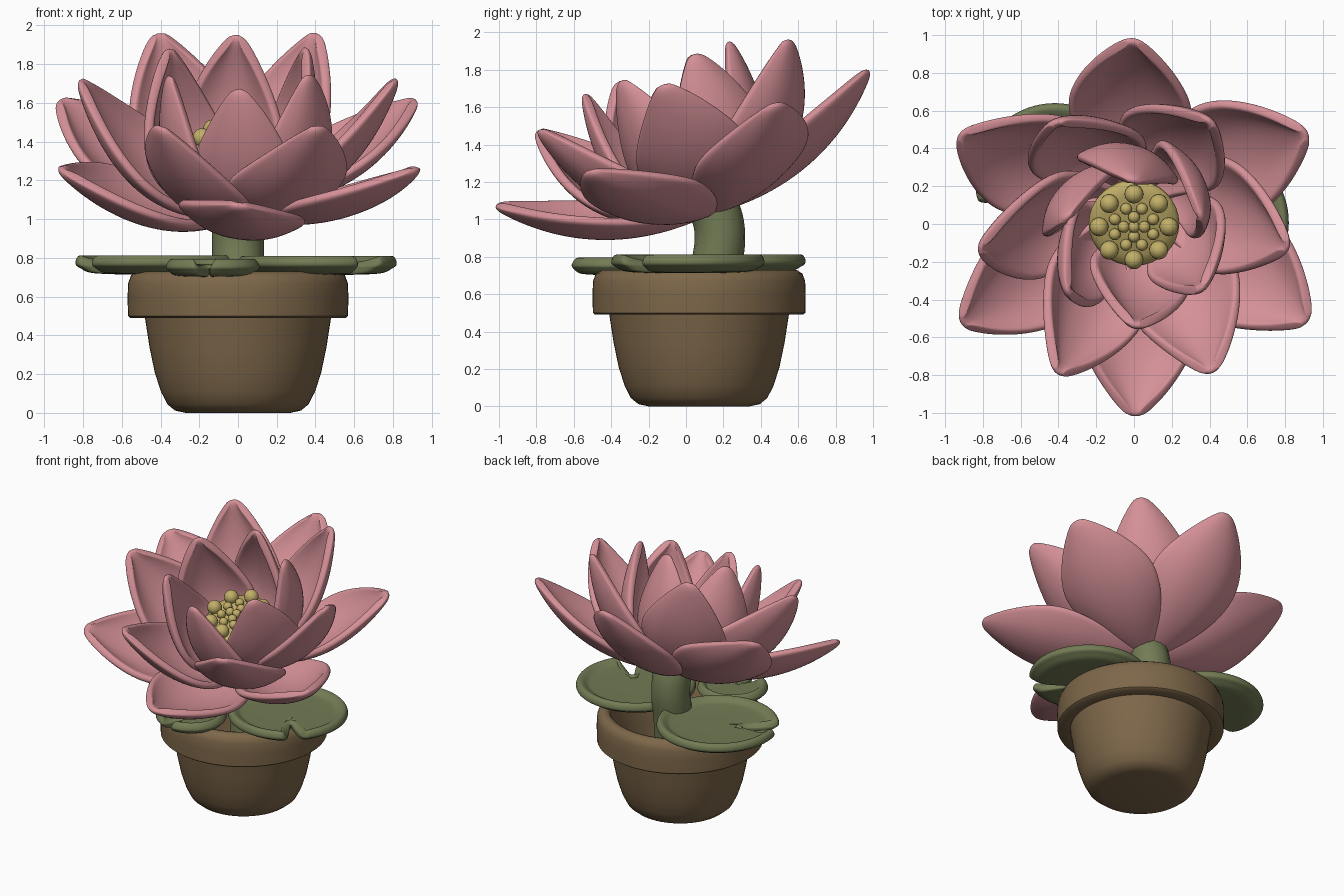
import bpy, bmesh, math
from mathutils import Matrix, Vector
from mathutils.geometry import interpolate_bezier

if "Cube" in bpy.data.objects:
    bpy.data.objects.remove(bpy.data.objects["Cube"])


def material(name, rgb):
    m = bpy.data.materials.new(name)
    m.use_nodes = True
    m.diffuse_color = (*rgb, 1)
    m.node_tree.nodes["Principled BSDF"].inputs["Base Color"].default_value = (*rgb, 1)
    return m


pink = material("petal pink", (0.66, 0.28, 0.31))
brown = material("clay brown", (0.205, 0.135, 0.067))
green = material("leaf green", (0.17, 0.20, 0.09))
yellow = material("pollen yellow", (0.54, 0.43, 0.14))


def add_mesh(name, bm, mat, matrix=Matrix(), sharp=None):
    mesh = bpy.data.meshes.new(name)
    bm.to_mesh(mesh)
    bm.free()
    mesh.materials.append(mat)
    mesh.shade_smooth()
    if sharp:
        mesh.set_sharp_from_angle(angle=math.radians(sharp))
    obj = bpy.data.objects.new(name, mesh)
    obj.matrix_world = matrix
    bpy.context.collection.objects.link(obj)
    return obj


def thicken(obj, thickness):
    """Thickness along the face normals, then rounded edges."""
    solid = obj.modifiers.new("thickness", 'SOLIDIFY')
    solid.thickness = thickness
    solid.offset = 1
    sub = obj.modifiers.new("rounding", 'SUBSURF')
    sub.levels = sub.render_levels = 2


def lathe(name, profile, mat, matrix, steps=64, sharp=50):
    bm = bmesh.new()
    verts = [bm.verts.new((r, 0, z)) for r, z in profile]
    edges = [bm.edges.new(pair) for pair in zip(verts, verts[1:])]
    bmesh.ops.spin(bm, geom=verts + edges, cent=(0, 0, 0), axis=(0, 0, 1),
                   angle=math.tau, steps=steps, use_duplicate=False)
    bmesh.ops.remove_doubles(bm, verts=bm.verts, dist=0.0005)
    bmesh.ops.recalc_face_normals(bm, faces=bm.faces)
    return add_mesh(name, bm, mat, matrix, sharp)


# Hollow pot with a thick collar
lathe("pot", [(0, 0), (0.27, 0), (0.325, 0.012), (0.365, 0.045), (0.398, 0.11),
              (0.43, 0.21), (0.457, 0.34), (0.48, 0.49), (0.555, 0.49), (0.568, 0.5),
              (0.57, 0.6), (0.567, 0.67), (0.552, 0.71), (0.52, 0.73), (0.49, 0.725),
              (0.475, 0.7), (0.44, 0.45), (0.37, 0.12), (0, 0.1)],
      brown, Matrix.Translation((0, 0.07, 0)))

# Curved stem
curve = bpy.data.curves.new("stem", 'CURVE')
curve.dimensions = '3D'
curve.bevel_depth = 0.135
curve.bevel_resolution = 6
curve.use_fill_caps = True
path = [(0, 0.1, 0.1), (0, 0.155, 0.7), (0, 0.18, 0.94), (0, 0.14, 1.08), (0, 0.07, 1.2)]
spline = curve.splines.new('BEZIER')
spline.bezier_points.add(len(path) - 1)
for point, co in zip(spline.bezier_points, path):
    point.co = co
    point.handle_left_type = point.handle_right_type = 'AUTO'
curve.materials.append(green)
bpy.context.collection.objects.link(bpy.data.objects.new("stem", curve))


# Floating leaves: shallow dishes with a raised lip and a notch
def lily_leaf(name, x, y, radius, notch, height):
    half = [(0.07, 0.53), (0.13, 0.97)]
    outline = [(0, 0.35)] + half
    n = 26
    outline += [(0.23 + (math.tau - 0.46) * i / (n - 1), 1) for i in range(n)]
    outline += [(-a, rho) for a, rho in reversed(half)]
    bm = bmesh.new()
    centre = bm.verts.new((0, 0, 0))
    rings = []
    for f, z in ((0.4, 0.0), (0.75, 0.004), (0.88, 0.013), (0.95, 0.036), (1.03, 0.048)):
        rings.append([bm.verts.new((radius * rho * f * math.cos(a),
                                    radius * rho * f * math.sin(a), z))
                      for a, rho in outline])
    count = len(outline)
    for i in range(count):
        j = (i + 1) % count
        bm.faces.new((centre, rings[0][i], rings[0][j]))
        for inner, outer in zip(rings, rings[1:]):
            bm.faces.new((inner[i], outer[i], outer[j], inner[j]))
    spin = Matrix.Rotation(math.radians(notch), 4, 'Z')
    thicken(add_mesh(name, bm, green, Matrix.Translation((x, y, height)) @ spin), 0.064)


lily_leaf("left_leaf", 0.41, 0.01, 0.41, -48, 0.712)
lily_leaf("right_leaf", -0.42, 0.22, 0.42, 205, 0.714)
lily_leaf("front_leaf", -0.13, -0.37, 0.245, 258, 0.702)

# The flower is tilted forward on top of the stem
flower = Matrix.Translation((0, 0.13, 1.02)) @ Matrix.Rotation(math.radians(20), 4, 'X')
WIDTHS = [0.3, 0.47, 0.63, 0.78, 0.9, 0.97, 1, 0.97, 0.89, 0.77, 0.61, 0.41, 0.13]
ACROSS = [-1, -0.88, -0.6, -0.25, 0.25, 0.6, 0.88, 1]


def petal(name, keel, width, cup, roll, angle):
    """Cupped petal along a curved keel (radius, height), rolled about the keel."""
    controls = [Vector((r, 0, h)) for r, h in keel]
    line = interpolate_bezier(*controls, len(WIDTHS))
    bm = bmesh.new()
    rows = []
    for i, (co, w) in enumerate(zip(line, WIDTHS)):
        tangent = (line[min(i + 1, len(line) - 1)] - line[max(i - 1, 0)]).normalized()
        rolled = Matrix.Rotation(math.radians(-roll), 3, tangent)
        side = rolled @ Vector((0, width * w, 0))
        inward = rolled @ Vector((-tangent.z, 0, tangent.x)) * cup * w
        rows.append([bm.verts.new(co + side * s + inward * abs(s) ** 2.2) for s in ACROSS])
    for low, high in zip(rows, rows[1:]):
        for j in range(len(ACROSS) - 1):
            bm.faces.new((low[j], high[j], high[j + 1], low[j + 1]))
    turn = Matrix.Rotation(math.radians(angle), 4, 'Z')
    thicken(add_mesh(name, bm, pink, flower @ turn), 0.052)


# Three rings of six petals, each overlapping its neighbour
LAYERS = [
    ("outer_petal", [(0.03, 0), (0.5, -0.04), (0.85, 0.15), (1.08, 0.43)], 0.345, 0.14, 8, 30),
    ("middle_petal", [(0.03, 0), (0.45, 0), (0.72, 0.32), (0.84, 0.74)], 0.33, 0.15, 11, 0),
    ("inner_petal", [(0.03, 0.01), (0.45, 0.01), (0.52, 0.45), (0.43, 0.85)], 0.29, 0.14, 14, 30),
]
for label, keel, width, cup, roll, start in LAYERS:
    for k in range(6):
        petal(f"{label}_{k + 1}", keel, width, cup, roll, start + 60 * k)

# Flower centre with rings of round stamens
lathe("flower_centre", [(0, 0.04), (0.1, 0.08), (0.19, 0.22), (0.235, 0.34), (0.24, 0.37),
                        (0.22, 0.395), (0.17, 0.405), (0, 0.41)], yellow, flower, 32)


def stamen(name, ring, angle, radius):
    bm = bmesh.new()
    bmesh.ops.create_uvsphere(bm, u_segments=16, v_segments=10, radius=radius)
    spot = Matrix.Translation((ring * math.cos(angle), ring * math.sin(angle), 0.425))
    add_mesh(name, bm, yellow, flower @ spot)


for label, count, ring, radius, shift in (("outer_stamen", 8, 0.185, 0.05, 0),
                                          ("middle_stamen", 8, 0.11, 0.031, 0.5),
                                          ("inner_stamen", 4, 0.055, 0.031, 0),
                                          ("central_stamen", 1, 0, 0.031, 0)):
    for k in range(count):
        stamen(f"{label}_{k + 1}", ring, math.tau * (k + shift) / count, radius)
